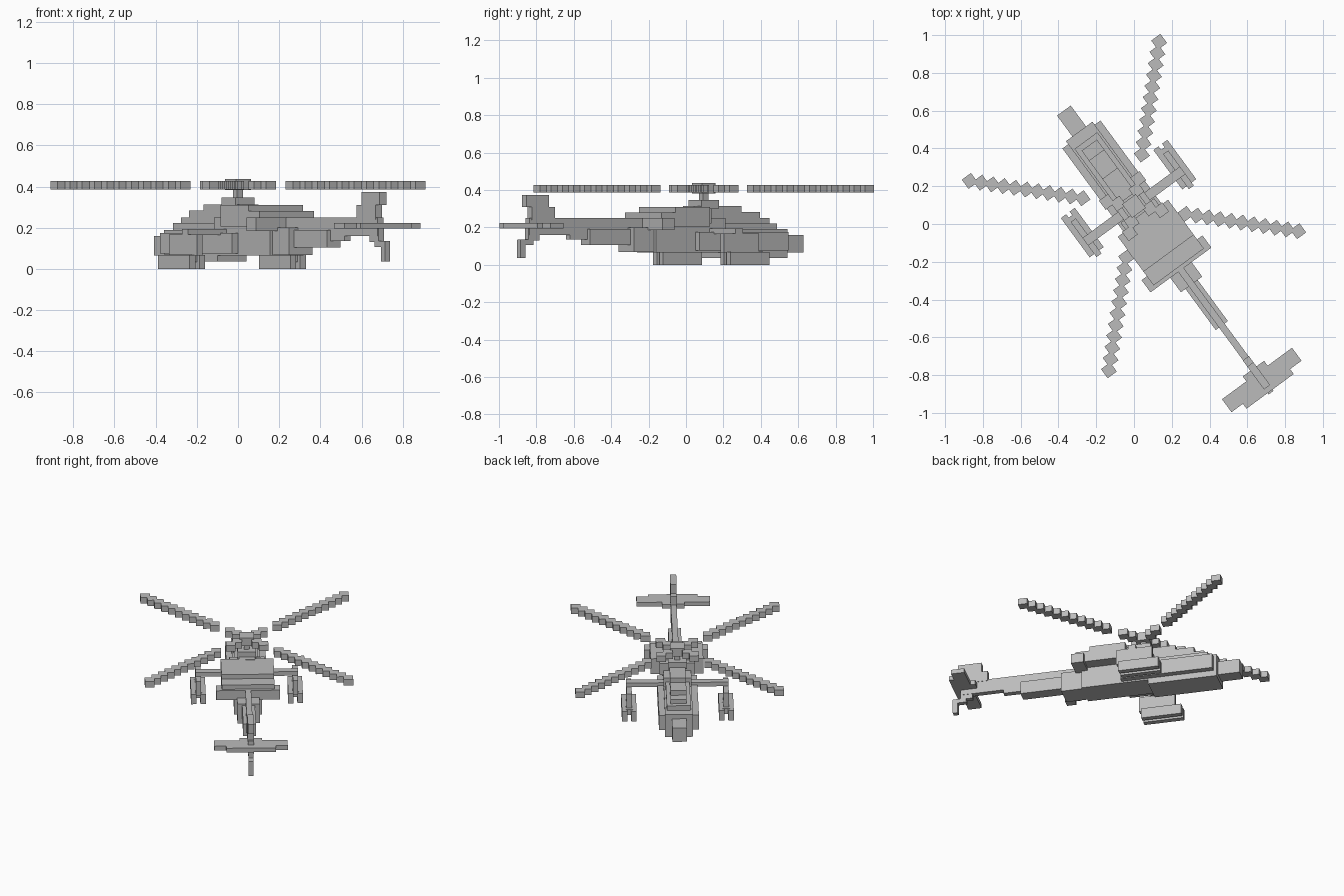
import bpy, bmesh, math
from mathutils import Matrix, Vector

grey = bpy.data.materials.new("grey")
grey.diffuse_color = (0.5, 0.5, 0.5, 1)

# Heading of the helicopter and position of the rotor axis
PLACE = Matrix.Translation((0, 0.095, 0)) @ Matrix.Rotation(math.radians(36.3), 4, 'Z')


def blocks(name, boxes):
    """One object from (u0, u1, v0, v1, z0, z1) boxes; u is sideways, v is forward."""
    bm = bmesh.new()
    for u0, u1, v0, v1, z0, z1 in boxes:
        centre = Vector(((u0 + u1) / 2, (v0 + v1) / 2, (z0 + z1) / 2))
        size = (abs(u1 - u0), abs(v1 - v0), abs(z1 - z0), 1)
        bmesh.ops.create_cube(bm, size=1, matrix=PLACE @ Matrix.Translation(centre) @ Matrix.Diagonal(size))
    mesh = bpy.data.meshes.new(name)
    bm.to_mesh(mesh)
    bm.free()
    mesh.materials.append(grey)
    obj = bpy.data.objects.new(name, mesh)
    bpy.context.collection.objects.link(obj)


def centred(name, rows):
    """Boxes (half width, v0, v1, z0, z1) centred on the long axis."""
    blocks(name, [(-h, h, v0, v1, z0, z1) for h, v0, v1, z0, z1 in rows])


# Fuselage
centred("nose", [(0.045, 0.48, 0.627, 0.065, 0.16)])
centred("front_body", [(0.087, 0.05, 0.49, 0.035, 0.19)])
centred("middle_body", [(0.087, -0.38, 0.08, 0.065, 0.25),
                        (0.07, -0.515, -0.3, 0.068, 0.2)])
centred("canopy", [(0.075, 0.0, 0.43, 0.19, 0.222),
                   (0.05, 0.0, 0.40, 0.222, 0.25),
                   (0.05, 0.0, 0.335, 0.25, 0.283),
                   (0.05, -0.1, 0.215, 0.283, 0.313)])
blocks("side_cheeks", [(s * 0.08, s * 0.125, -0.12, 0.47, 0.075, 0.175) for s in (-1, 1)])
centred("engine_block", [(0.165, -0.31, -0.08, 0.205, 0.31),
                         (0.11, -0.08, -0.03, 0.222, 0.30)])
centred("exhaust", [(0.20, -0.42, -0.34, 0.185, 0.25),
                    (0.165, -0.40, -0.30, 0.205, 0.28)])

# Tail
centred("tail_boom", [(0.018, -1.17, -0.35, 0.16, 0.25),
                      (0.018, -0.9, -0.35, 0.135, 0.17),
                      (0.04, -0.785, -0.40, 0.105, 0.19)])
centred("tail_fin", [(0.02, -1.155, -1.0, 0.24, 0.31),
                     (0.02, -1.19, -1.04, 0.31, 0.374)])
centred("tailplane", [(0.23, -1.185, -1.10, 0.195, 0.224),
                      (0.07, -1.11, -1.068, 0.195, 0.224),
                      (0.155, -1.217, -1.18, 0.195, 0.224)])
centred("tail_wheel", [(0.016, -1.175, -1.10, 0.13, 0.197),
                       (0.016, -1.225, -1.14, 0.107, 0.135),
                       (0.016, -1.226, -1.195, 0.037, 0.132)])

# Stub wings with twin-tube pods
for side, s in (("left", -1), ("right", 1)):
    blocks(side + "_wing", [(s * 0.08, s * 0.32, -0.025, 0.025, 0.165, 0.193)])
    blocks(side + "_pylon", [(s * 0.287, s * 0.32, -0.10, 0.13, 0.065, 0.167)])
    blocks(side + "_pod", [(s * 0.258, s * 0.292, -0.08, 0.178, 0, 0.068),
                           (s * 0.315, s * 0.35, -0.08, 0.178, 0, 0.068),
                           (s * 0.28, s * 0.325, -0.06, 0.155, 0.034, 0.07)])

# Rotor mast and hub
centred("rotor_mast", [(0.058, -0.058, 0.058, 0.30, 0.347),
                       (0.018, -0.018, 0.018, 0.34, 0.385),
                       (0.045, -0.045, 0.045, 0.382, 0.437)])

# Four stepped diagonal blades, each with a short root at the hub
Q, STEP = 0.06, 0.0427
for i, (a, b) in enumerate(((1, 1), (-1, 1), (-1, -1), (1, -1))):
    for name, start, count in (("blade_root", 0.03, 2), ("rotor_blade", 0.165, 11)):
        cells = []
        for k in range(count):
            d = start + k * STEP
            cells.append((a * d, a * (d + Q), b * d, b * (d + Q), 0.386, 0.427))
        blocks(f"{name}_{i + 1}", cells)
